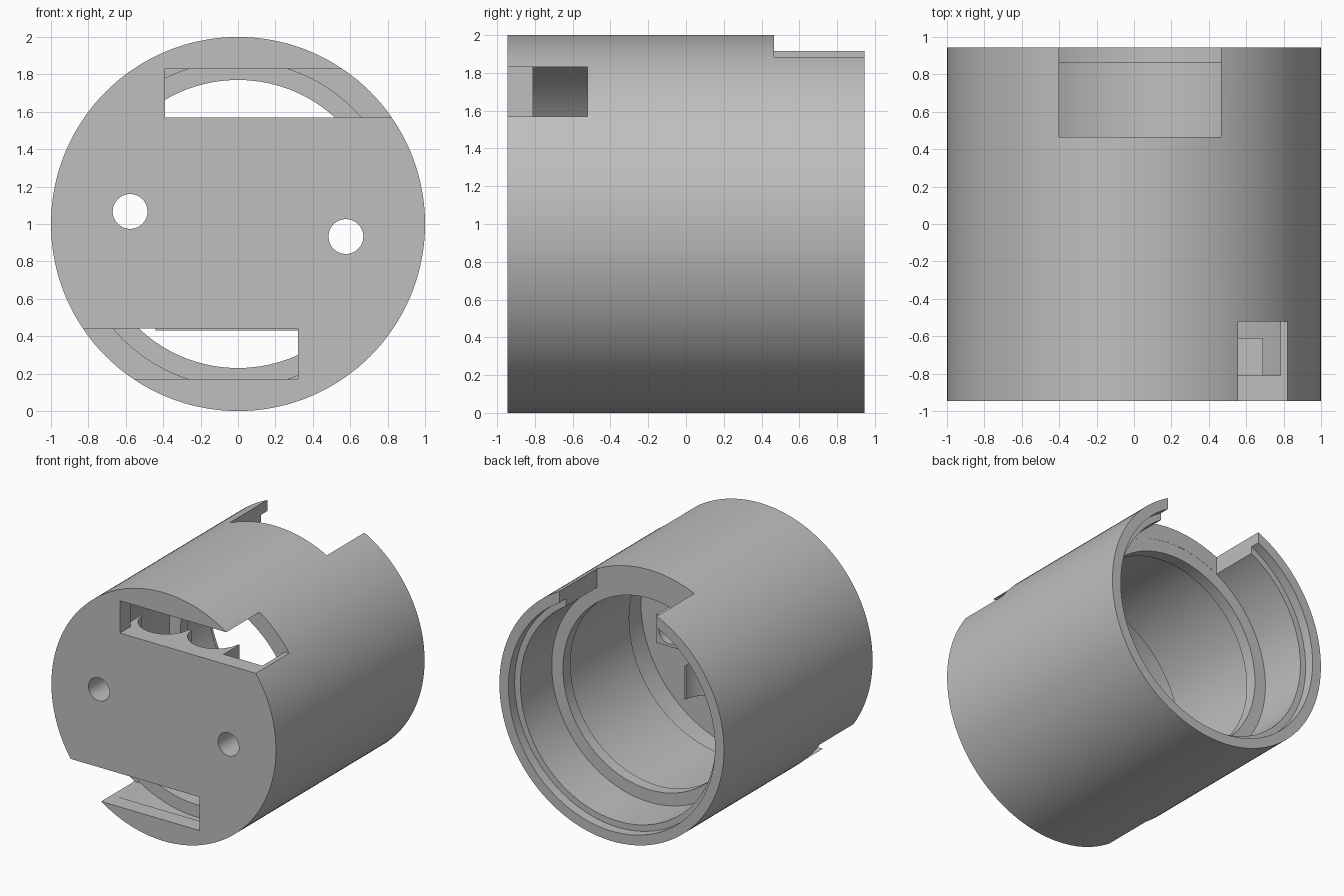
import bpy, bmesh, math
from mathutils import Matrix, Vector

if "Cube" in bpy.data.objects:
    bpy.data.objects.remove(bpy.data.objects["Cube"])

grey = bpy.data.materials.new("plain_grey")
grey.use_nodes = True
grey.diffuse_color = (0.52, 0.52, 0.52, 1)
grey.node_tree.nodes["Principled BSDF"].inputs["Base Color"].default_value = (0.52, 0.52, 0.52, 1)


def make(name, bm):
    bmesh.ops.recalc_face_normals(bm, faces=bm.faces)
    mesh = bpy.data.meshes.new(name)
    bm.to_mesh(mesh)
    bm.free()
    mesh.materials.append(grey)
    obj = bpy.data.objects.new(name, mesh)
    bpy.context.collection.objects.link(obj)
    return obj


def box(name, x, y, z):
    bm = bmesh.new()
    bmesh.ops.create_cube(bm, size=1)
    for v in bm.verts:
        for i, (lo, hi) in enumerate((x, y, z)):
            v.co[i] = hi if v.co[i] > 0 else lo
    return make(name, bm)


def cylinder(name, centre, radius, depth, axis):
    bm = bmesh.new()
    turn = Matrix.Rotation(math.pi / 2, 4, "X") if axis == "Y" else Matrix()
    bmesh.ops.create_cone(bm, cap_ends=True, segments=48, radius1=radius, radius2=radius,
                          depth=depth, matrix=Matrix.Translation(centre) @ turn)
    return make(name, bm)


def lathe(name, profile, segments=144):
    # Spin a (radius, y) outline around the horizontal axis at z = 1
    bm = bmesh.new()
    verts = [bm.verts.new((r, y, 1)) for r, y in profile]
    edges = [bm.edges.new(pair) for pair in zip(verts, verts[1:])]
    bmesh.ops.spin(bm, geom=verts + edges, cent=(0, 0, 1), axis=(0, 1, 0),
                   angle=2 * math.pi, steps=segments, use_duplicate=False)
    bmesh.ops.remove_doubles(bm, verts=bm.verts, dist=0.0001)
    return make(name, bm)


def cut(obj, *cutters):
    bpy.context.view_layer.objects.active = obj
    for cutter in cutters:
        mod = obj.modifiers.new("cut", "BOOLEAN")
        mod.operation = "DIFFERENCE"
        mod.solver = "EXACT"
        mod.object = cutter
        bpy.ops.object.modifier_apply(modifier=mod.name)


FRONT, FLOOR, BOSS, CHAMBER, BACK = -0.945, -0.81, -0.61, -0.52, 0.945

# Hollow cup with a stepped rim, inner ledge and closed front
body = lathe("housing", [
    (0, FRONT), (1, FRONT), (1, BACK), (0.92, BACK), (0.92, 0.865), (0.87, 0.865),
    (0.87, 0.465), (0.77, 0.465), (0.77, 0.37), (0.87, 0.37), (0.87, CHAMBER),
    (0.97, CHAMBER), (0.97, FLOOR), (0, FLOOR)])

# Openings: two front slots running out of opposite sides, and the rear notch
slot_y = (-1.1, CHAMBER - 0.001)
cutters = [
    box("upper_slot_cutter", (-0.39, 1.2), slot_y, (1.57, 1.83)),
    box("lower_slot_cutter", (-1.2, 0.32), slot_y, (0.17, 0.44)),
    box("rear_notch_cutter", (-0.4, 0.465), (0.466, 1.1), (1.5, 2.2)),
]
cut(body, *cutters)
parts = [body]

for side, label in ((1, "right"), (-1, "left")):
    # Screw holes with square bosses behind the front wall
    hole = cylinder(label + "_hole_cutter", (side * 0.577, -0.8, 1 - side * 0.067), 0.093, 0.8, "Y")
    x = sorted((side * 0.46, side * 0.69))
    z = 1 - side * 0.067
    boss = box(label + "_screw_boss", x, (FLOOR - 0.04, BOSS), (z - 0.115, z + 0.115))
    cut(body, hole)
    cut(boss, hole)

    # Scalloped holder beside each slot
    z = sorted((1 + side * 0.57, 1 + side * 0.3))
    holder = box("upper_holder" if side > 0 else "lower_holder",
                 (-0.44, 0.44), (FLOOR - 0.04, BOSS), z)
    scallops = [cylinder("scallop_cutter", (sx * 0.22, BOSS + 0.02, 1 + side * 0.43), 0.21, 0.6, "Z")
                for sx in (-1, 1)]
    cut(holder, *scallops)
    parts += [boss, holder]
    cutters += [hole] + scallops

for cutter in cutters:
    bpy.data.objects.remove(cutter)

# Smooth curved walls, crisp edges
for obj in parts:
    bpy.ops.object.select_all(action="DESELECT")
    obj.select_set(True)
    bpy.context.view_layer.objects.active = obj
    bpy.ops.object.shade_smooth_by_angle(angle=math.radians(30))
